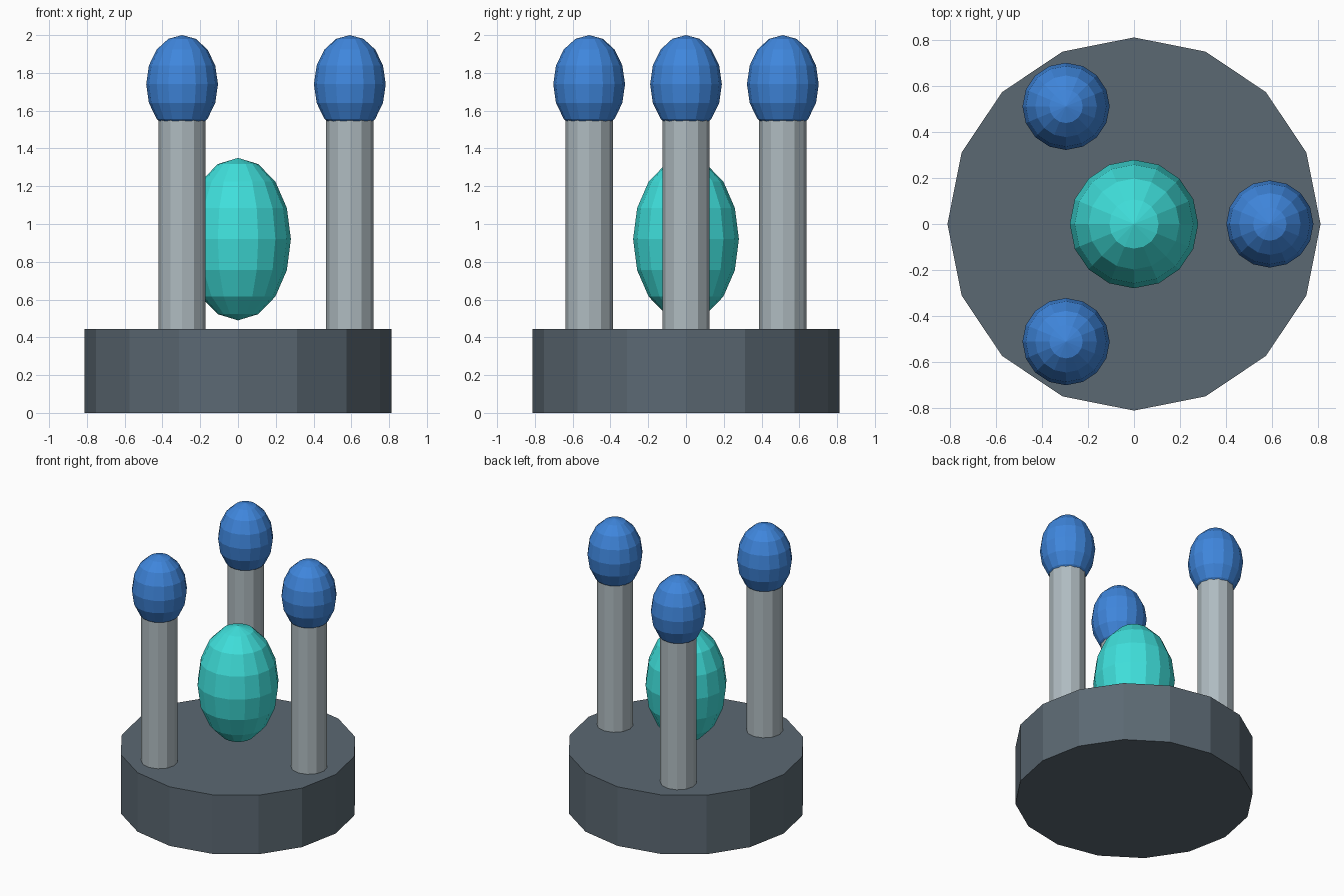
import bpy
from math import cos, sin, radians

cube = bpy.data.objects.get("Cube")
if cube:
    bpy.data.objects.remove(cube, do_unlink=True)


def material(name, rgb):
    mat = bpy.data.materials.new(name)
    mat.use_nodes = True
    color = (*rgb, 1.0)
    mat.diffuse_color = color
    mat.node_tree.nodes["Principled BSDF"].inputs["Base Color"].default_value = color
    return mat


slate = material("slate grey", (0.105, 0.14, 0.17))
steel = material("light steel", (0.43, 0.50, 0.53))
blue = material("bright blue", (0.05, 0.24, 0.72))
teal = material("turquoise", (0.05, 0.74, 0.71))


def finish(name, mat):
    obj = bpy.context.object
    obj.name = name
    obj.data.materials.append(mat)
    return obj


def cylinder(name, mat, radius, bottom, top, x=0, y=0, sides=16):
    bpy.ops.mesh.primitive_cylinder_add(
        vertices=sides, radius=radius, depth=top - bottom,
        location=(x, y, (bottom + top) / 2))
    return finish(name, mat)


def ellipsoid(name, mat, radius, half_height, x, y, z):
    bpy.ops.mesh.primitive_uv_sphere_add(
        segments=16, ring_count=8, radius=1, location=(x, y, z))
    bpy.context.object.scale = (radius, radius, half_height)
    return finish(name, mat)


# Round base and floating core
cylinder("base", slate, 0.813, 0, 0.445)
ellipsoid("core", teal, 0.28, 0.43, 0, 0, 0.92)

# Three posts with egg-shaped caps, evenly spaced
for label, angle in (("left", 0), ("back_right", 120), ("front_right", 240)):
    x, y = 0.592 * cos(radians(angle)), 0.592 * sin(radians(angle))
    cylinder(label + "_post", steel, 0.125, 0.4, 1.56, x, y, sides=12)
    ellipsoid(label + "_cap", blue, 0.19, 0.26, x, y, 1.74)
